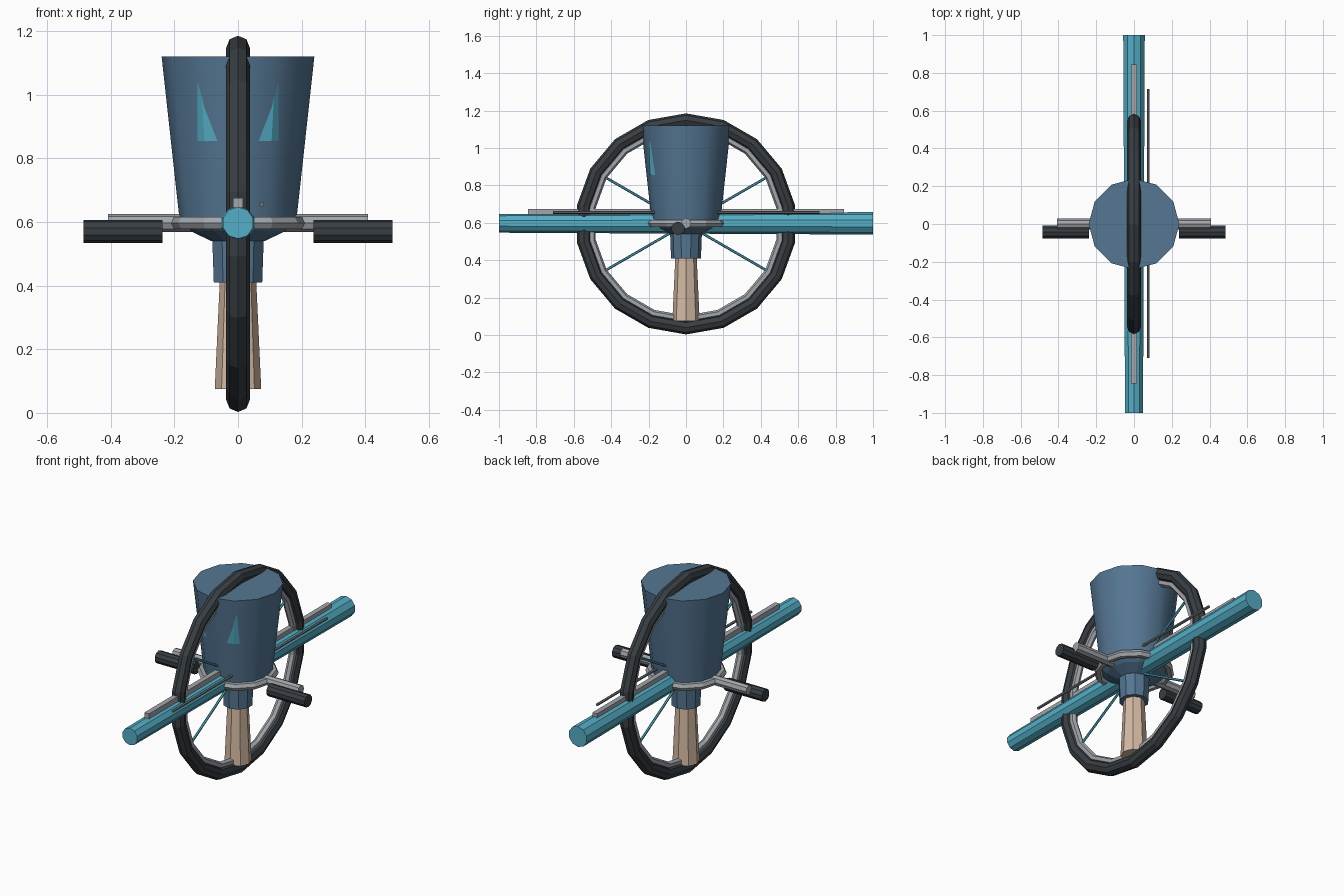
import bpy
from math import cos, sin, pi, radians
from mathutils import Vector

if "Cube" in bpy.data.objects:
    bpy.data.objects.remove(bpy.data.objects["Cube"], do_unlink=True)


def material(name, rgb):
    m = bpy.data.materials.new(name)
    m.use_nodes = True
    m.diffuse_color = (*rgb, 1)
    m.node_tree.nodes["Principled BSDF"].inputs["Base Color"].default_value = (*rgb, 1)
    return m


BLUE = material("slate blue", (0.09, 0.18, 0.29))
TEAL = material("teal", (0.09, 0.42, 0.56))
BLACK = material("rubber black", (0.04, 0.048, 0.056))
STEEL = material("steel grey", (0.36, 0.38, 0.41))
DARK = material("dark steel", (0.17, 0.18, 0.2))
SKIN = material("pale tan", (0.66, 0.49, 0.37))

HUB = 0.594  # height of the wheel centre


def finish(name, mat, smooth=False):
    ob = bpy.context.object
    ob.name = name
    ob.data.materials.append(mat)
    if smooth:
        bpy.ops.object.shade_smooth_by_angle(angle=radians(35))
    return ob


def rod(name, a, b, r1, r2, sides, mat, smooth=False):
    """Tapered prism running from point a to point b."""
    a, b = Vector(a), Vector(b)
    bpy.ops.mesh.primitive_cone_add(vertices=sides, radius1=r1, radius2=r2,
                                    depth=(b - a).length, location=(a + b) / 2)
    ob = finish(name, mat, smooth)
    ob.rotation_euler = (b - a).to_track_quat('Z', 'Y').to_euler()
    return ob


def ring(name, z, major, minor, segs, sides, mat, turn=0):
    bpy.ops.mesh.primitive_torus_add(location=(0, 0, z), rotation=(0, turn, 0),
                                     major_radius=major, minor_radius=minor,
                                     major_segments=segs, minor_segments=sides)
    return finish(name, mat)


# Body: tapered bucket with a rounded underside, collar and leg
LOW, HIGH, R_LOW, R_HIGH = 0.6, 1.12, 0.183, 0.24
rod("body", (0, 0, LOW), (0, 0, HIGH), R_LOW, R_HIGH, 12, BLUE, True)
rod("body_underside", (0, 0, 0.572), (0, 0, LOW), 0.15, R_LOW, 12, BLUE)
rod("body_base", (0, 0, 0.54), (0, 0, 0.572), 0.085, 0.15, 12, BLUE)
rod("collar", (0, 0, 0.41), (0, 0, 0.545), 0.08, 0.085, 10, BLUE)
rod("leg", (0, 0, 0.075), (0, 0, 0.42), 0.073, 0.057, 8, SKIN)
ring("waist_ring", 0.597, 0.195, 0.022, 12, 6, STEEL)

# Wheel around the body
ring("tyre", HUB, 0.554, 0.037, 18, 8, BLACK, pi / 2)
ring("rim", HUB, 0.51, 0.02, 18, 6, STEEL, pi / 2)
for i in range(6):
    t = radians(30 + 60 * i)
    rod("spoke", (0, 0, HUB), (0, 0.51 * cos(t), HUB + 0.51 * sin(t)),
        0.007, 0.007, 6, TEAL)

# Long tube with top rail and side rod
rod("main_tube", (0, -1, 0.597), (0, 1, 0.597), 0.05, 0.06, 10, TEAL)
bpy.ops.mesh.primitive_cube_add(size=1, location=(0, 0, 0.66))
rail = finish("top_rail", STEEL)
rail.scale = (0.03, 1.69, 0.03)
rod("side_rod", (0.075, -0.71, 0.655), (0.075, 0.715, 0.655), 0.008, 0.008, 6, DARK)


def on_body(x, z):
    """Point on the front of the twelve-sided body, just above its surface."""
    r = R_LOW + (z - LOW) * (R_HIGH - R_LOW) / (HIGH - LOW)
    depth = min((r * cos(pi / 12) - x * sin(f)) / cos(f) for f in (pi / 12, pi / 4))
    return Vector((x, -depth - 0.003, z))


def corner(z):
    r = R_LOW + (z - LOW) * (R_HIGH - R_LOW) / (HIGH - LOW)
    return (r * sin(pi / 6), z)


# Eyes folded over a body edge, and pegs on both sides
outline = [(0.065, 0.855), corner(0.855), corner(0.99), (0.106, 0.96),
           (0.127, 0.855), (0.127, 1.04)]
faces = [(0, 1, 2, 3), (1, 4, 5, 2)]
for side, label in ((1, "left"), (-1, "right")):
    points = [on_body(x, z) for x, z in outline]
    for p in points:
        p.x *= side
    mesh = bpy.data.meshes.new("eye_" + label)
    mesh.from_pydata(points, [], [f[::side] for f in faces])
    mesh.materials.append(TEAL)
    bpy.context.collection.objects.link(bpy.data.objects.new("eye_" + label, mesh))
    rod("peg_axle_" + label, (side * 0.1, 0, 0.597), (side * 0.408, 0, 0.597),
        0.028, 0.028, 8, STEEL)
    rod("peg_grip_" + label, (side * 0.238, -0.043, 0.57), (side * 0.485, -0.043, 0.57),
        0.036, 0.036, 10, BLACK)
